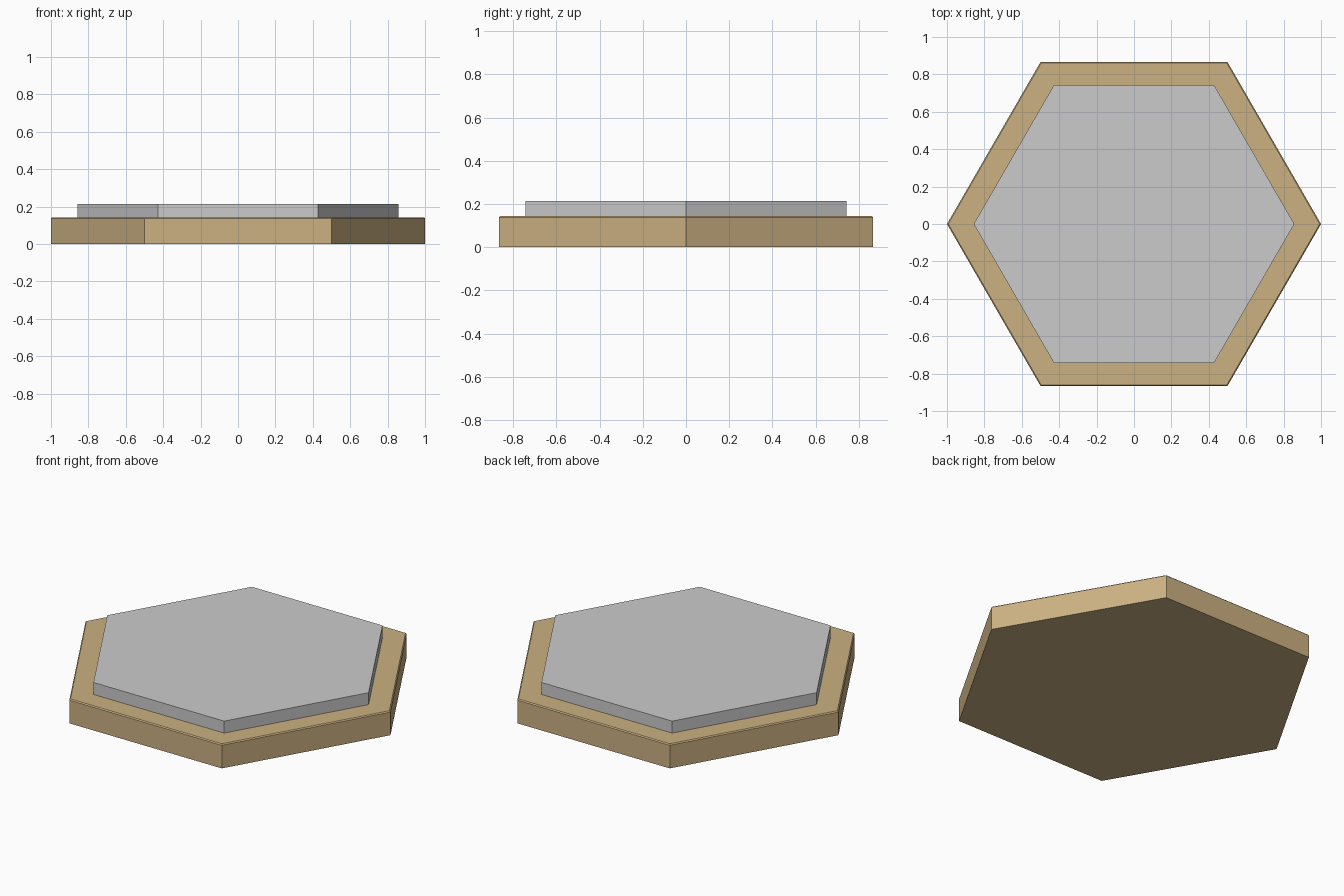
import bpy, bmesh
from math import cos, sin, pi

if "Cube" in bpy.data.objects:
    bpy.data.objects.remove(bpy.data.objects["Cube"])


def hex_prism(name, radius, z0, z1, bevel=0.0):
    """Six-sided slab with corners on the x axis; optional bevel on the top rim."""
    bm = bmesh.new()
    base = bm.faces.new([bm.verts.new((radius * cos(i * pi / 3), radius * sin(i * pi / 3), z0))
                         for i in range(6)])
    top = bmesh.ops.extrude_face_region(bm, geom=[base], use_keep_orig=True)["geom"]
    bmesh.ops.translate(bm, vec=(0, 0, z1 - z0),
                        verts=[g for g in top if isinstance(g, bmesh.types.BMVert)])
    bmesh.ops.recalc_face_normals(bm, faces=bm.faces[:])
    if bevel:
        rim = [e for e in bm.edges if all(v.co.z > z1 - 1e-4 for v in e.verts)]
        bmesh.ops.bevel(bm, geom=rim, offset=bevel, segments=1, affect='EDGES')
    mesh = bpy.data.meshes.new(name)
    bm.to_mesh(mesh)
    bm.free()
    obj = bpy.data.objects.new(name, mesh)
    bpy.context.collection.objects.link(obj)
    return obj


# Brown base slab with a fine chamfer on its top rim
base = hex_prism("base_slab", 1.0, 0.0, 0.143, bevel=0.006)
brown = bpy.data.materials.new("brown")
brown.diffuse_color = (0.6, 0.44, 0.225, 1)
brown.use_nodes = True
brown.node_tree.nodes["Principled BSDF"].inputs["Base Color"].default_value = brown.diffuse_color
base.data.materials.append(brown)

# Grey plate on top
hex_prism("top_plate", 0.857, 0.143, 0.214)
